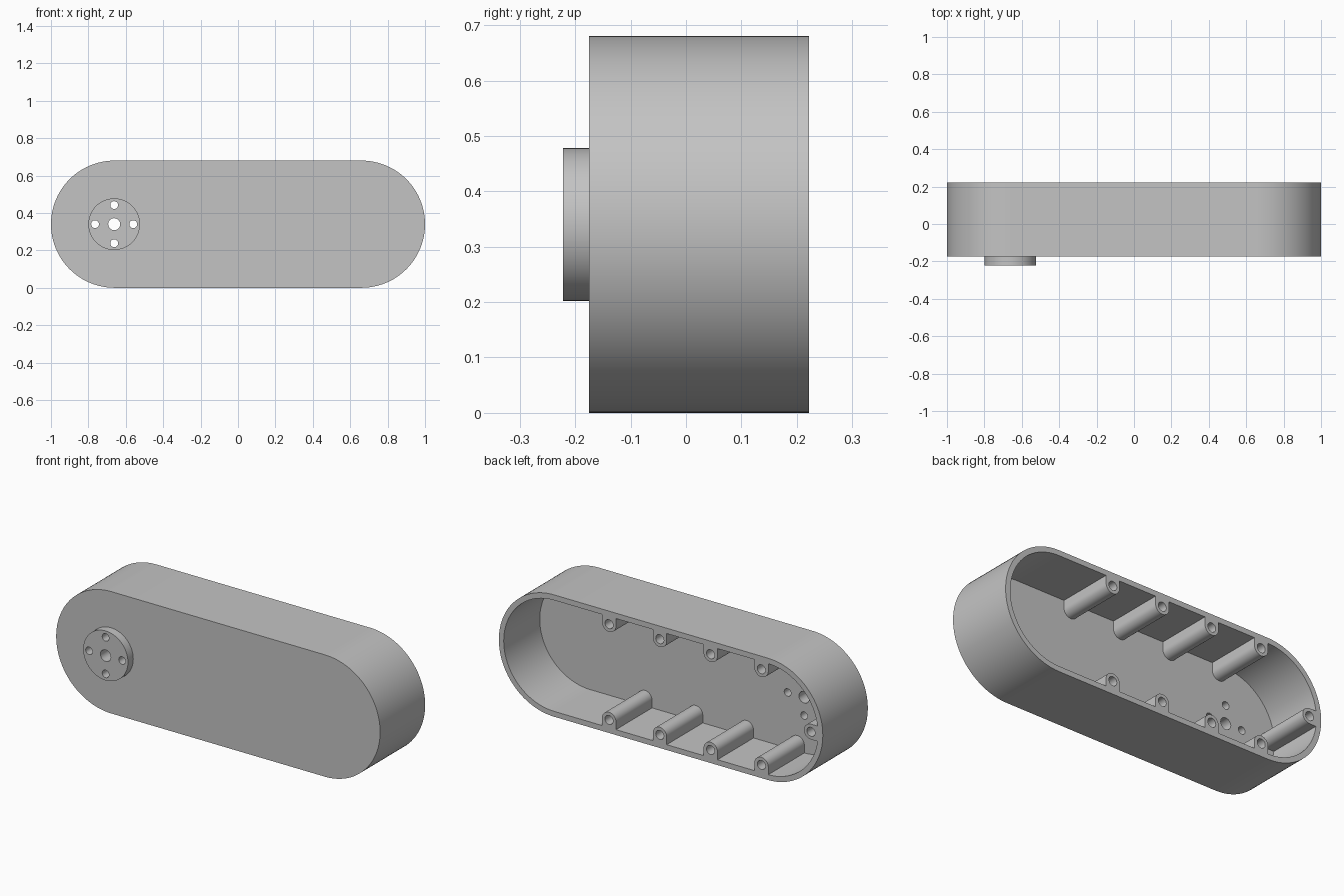
import bpy, bmesh, math

cube = bpy.data.objects.get("Cube")
if cube:
    bpy.data.objects.remove(cube, do_unlink=True)

# Main dimensions
MID_Z = 0.34
RADIUS = 0.34
WALL = 0.03
ARC_X = 1 - RADIUS
FRONT, BACK, FLOOR = -0.175, 0.222, -0.096
HUB_X = -0.662

grey = bpy.data.materials.new("light grey")
grey.use_nodes = True
colour = (0.55, 0.55, 0.55, 1)
grey.diffuse_color = colour
grey.node_tree.nodes["Principled BSDF"].inputs["Base Color"].default_value = colour


def arc(cx, cz, r, start, sweep, steps):
    return [(cx + r * math.cos(start + sweep * i / steps),
             cz + r * math.sin(start + sweep * i / steps)) for i in range(steps + 1)]


def circle(cx, cz, r, steps=32):
    return arc(cx, cz, r, 0, 2 * math.pi, steps)[:-1]


def stadium(r):
    return (arc(ARC_X, MID_Z, r, -math.pi / 2, math.pi, 48)
            + arc(-ARC_X, MID_Z, r, math.pi / 2, math.pi, 48))


def post_outline(cx, cz, direction):
    """U shape: round toward the inside, straight sides running into the wall."""
    r, reach = 0.043, 0.12
    dx, dz = math.cos(direction), math.sin(direction)
    pts = arc(cx, cz, r, direction + math.pi / 2, math.pi, 20)
    ends = [pts[-1], pts[0]]
    return pts + [(x + dx * reach, z + dz * reach) for x, z in ends]


def prism(name, outlines, y0, y1):
    """Extrude closed xz outlines along y."""
    bm = bmesh.new()
    for pts in outlines:
        face = bm.faces.new([bm.verts.new((x, y0, z)) for x, z in pts])
        moved = bmesh.ops.extrude_face_region(bm, geom=[face])["geom"]
        verts = [v for v in moved if isinstance(v, bmesh.types.BMVert)]
        bmesh.ops.translate(bm, verts=verts, vec=(0, y1 - y0, 0))
        if not face.is_valid or len(bm.faces) == 0:
            continue
    # Keep each prism closed with outward normals
    bmesh.ops.holes_fill(bm, edges=[e for e in bm.edges if e.is_boundary], sides=0)
    bmesh.ops.recalc_face_normals(bm, faces=bm.faces)
    mesh = bpy.data.meshes.new(name)
    bm.to_mesh(mesh)
    bm.free()
    mesh.materials.append(grey)
    obj = bpy.data.objects.new(name, mesh)
    bpy.context.collection.objects.link(obj)
    return obj


def combine(target, tool, operation):
    """Apply a boolean and remove the tool."""
    tool.hide_render = True
    mod = target.modifiers.new(operation.lower(), 'BOOLEAN')
    mod.object, mod.operation, mod.solver = tool, operation, 'EXACT'
    bpy.context.view_layer.update()
    graph = bpy.context.evaluated_depsgraph_get()
    mesh = bpy.data.meshes.new_from_object(target.evaluated_get(graph))
    target.modifiers.clear()
    target.data = mesh
    bpy.data.objects.remove(tool, do_unlink=True)


# Screw posts: two rows along the walls and one at the rounded end
offset = 0.267
posts = [(0.32 - 0.3135 * i, MID_Z + side * offset, side * math.pi / 2)
         for i in range(4) for side in (-1, 1)]
posts.append((-ARC_X - offset, MID_Z, math.pi))

# Cavity with the posts left standing
cavity = prism("cavity", [stadium(RADIUS - WALL)], FLOOR, BACK + 0.1)
for p in posts:
    combine(cavity, prism("post", [post_outline(*p)], FLOOR - 0.1, BACK + 0.2), 'DIFFERENCE')

# Housing shell with the round hub on the front
housing = prism("housing", [stadium(RADIUS)], FRONT, BACK)
combine(housing, cavity, 'DIFFERENCE')
combine(housing, prism("hub", [circle(HUB_X, MID_Z, 0.138, 64)], -BACK, FRONT + 0.03), 'UNION')

# Blind screw holes in the posts
screw_holes = [circle(x, z, 0.025, 24) for x, z, _ in posts]
combine(housing, prism("screw_holes", screw_holes, FLOOR + 0.04, BACK + 0.1), 'DIFFERENCE')

# Shaft hole and four bolt holes through the hub
hub_holes = [circle(HUB_X, MID_Z, 0.032)]
for i in range(4):
    a = i * math.pi / 2
    hub_holes.append(circle(HUB_X + 0.102 * math.cos(a), MID_Z + 0.102 * math.sin(a), 0.021, 24))
combine(housing, prism("hub_holes", hub_holes, -0.4, FLOOR + 0.1), 'DIFFERENCE')

# Smooth curves, crisp rims
housing.data.shade_smooth()
housing.data.set_sharp_from_angle(angle=math.radians(30))
